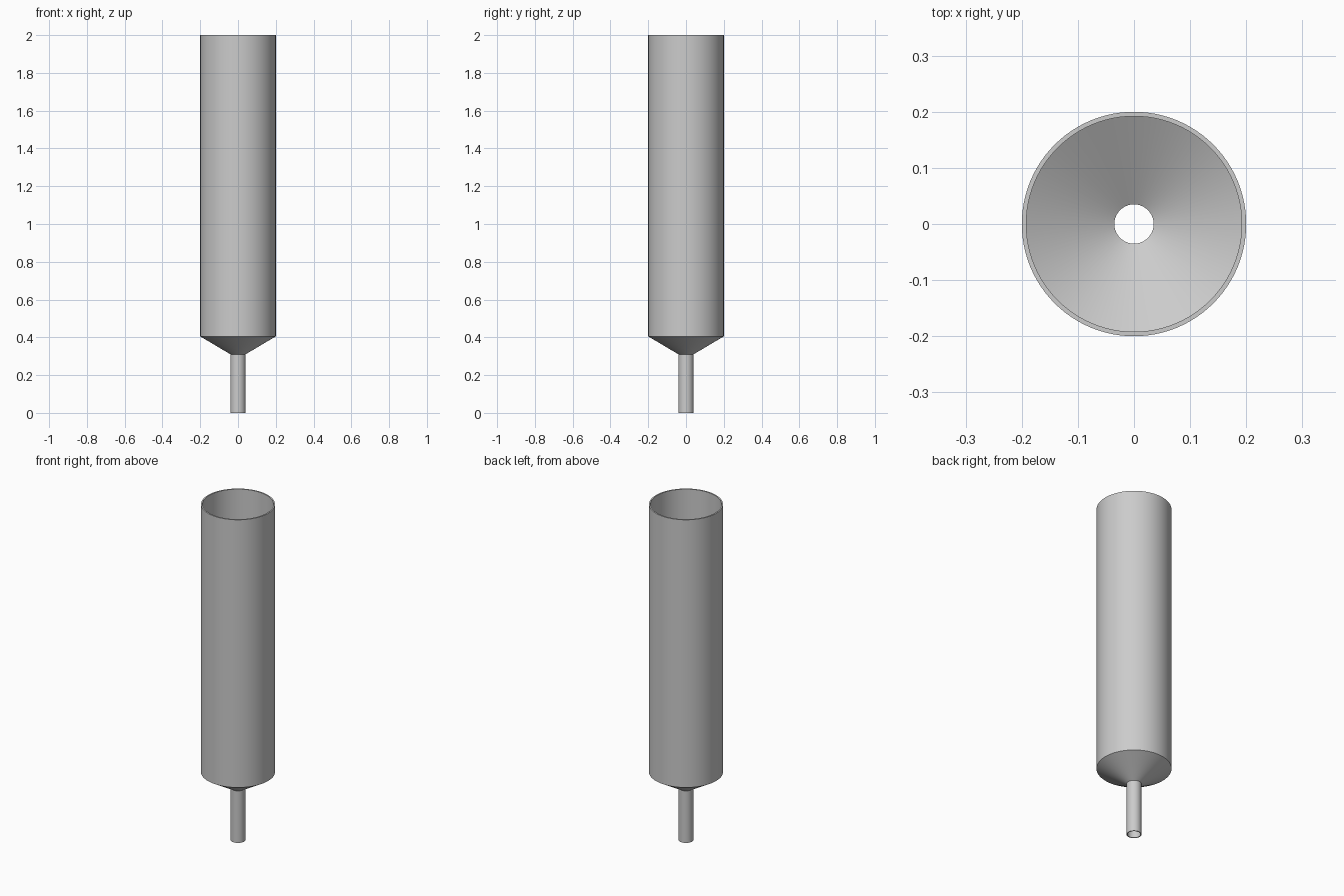
import bpy, bmesh, math

cube = bpy.data.objects.get("Cube")
if cube:
    bpy.data.objects.remove(cube, do_unlink=True)

SEGMENTS = 96

grey = bpy.data.materials.new("plain grey")
grey.use_nodes = True
colour = (0.6, 0.6, 0.6, 1)
grey.diffuse_color = colour
grey.node_tree.nodes["Principled BSDF"].inputs["Base Color"].default_value = colour

# Closed wall section (radius, height): outside going up, then inside going down
section = [
    (0.04, 0), (0.04, 0.31), (0.2, 0.405), (0.2, 2),
    (0.192, 2), (0.192, 0.41), (0.035, 0.317), (0.035, 0),
]


def revolve(name, profile, material):
    """Spin a closed section around the z axis."""
    bm = bmesh.new()
    rings = []
    for i in range(SEGMENTS):
        a = math.tau * i / SEGMENTS
        rings.append([bm.verts.new((r * math.cos(a), r * math.sin(a), z))
                      for r, z in profile])
    for i, ring in enumerate(rings):
        following = rings[(i + 1) % SEGMENTS]
        for j in range(len(profile)):
            k = (j + 1) % len(profile)
            bm.faces.new((ring[j], following[j], following[k], ring[k]))
    bmesh.ops.recalc_face_normals(bm, faces=bm.faces)
    mesh = bpy.data.meshes.new(name)
    bm.to_mesh(mesh)
    bm.free()
    mesh.materials.append(material)
    obj = bpy.data.objects.new(name, mesh)
    bpy.context.collection.objects.link(obj)
    return obj


# Open tube with a conical base and a narrow hollow stem
tube = revolve("funnel_tube", section, grey)
bpy.ops.object.select_all(action="DESELECT")
tube.select_set(True)
bpy.context.view_layer.objects.active = tube
bpy.ops.object.shade_smooth_by_angle(angle=math.radians(20))
